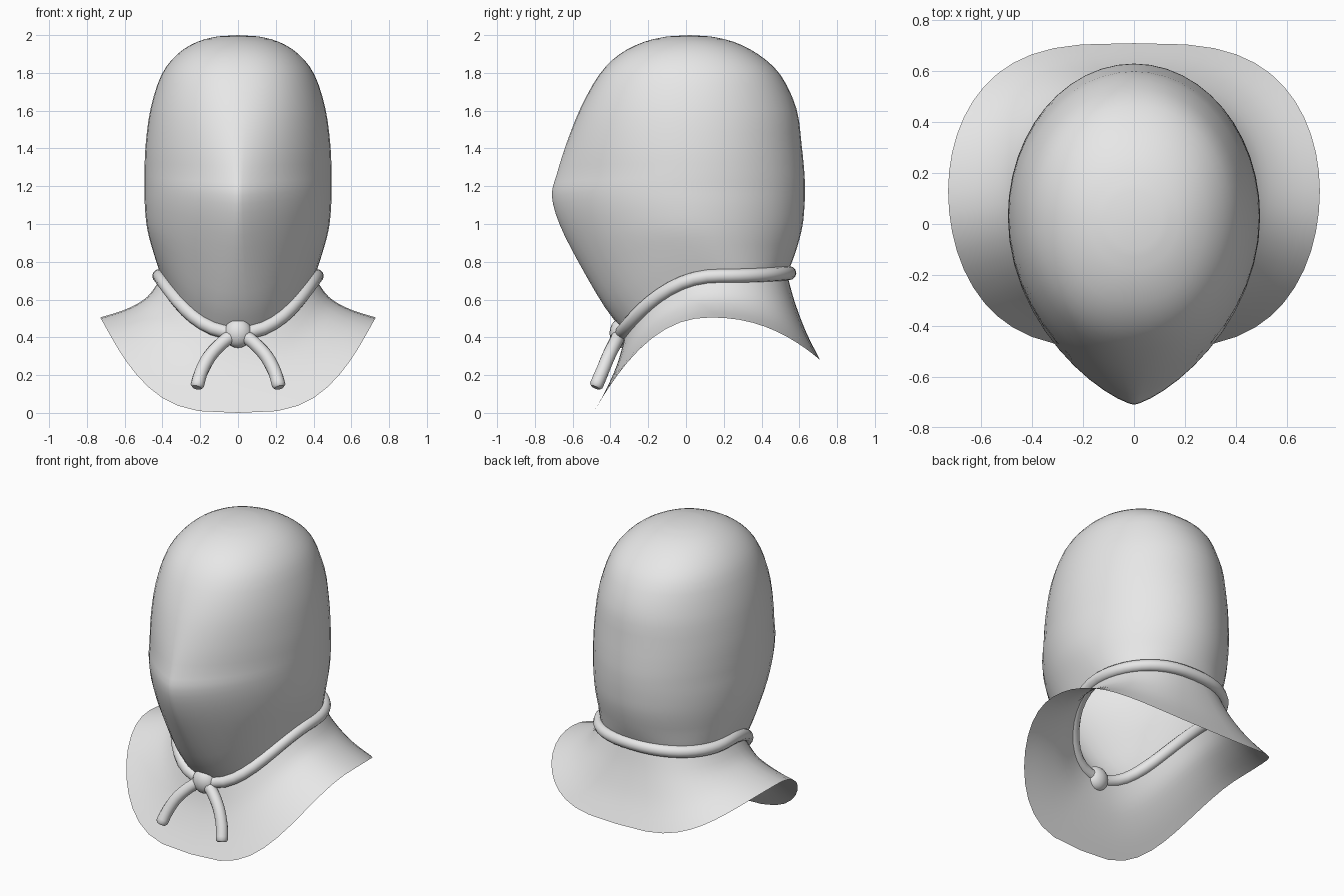
import bpy, bmesh, math
from mathutils import Vector

if "Cube" in bpy.data.objects:
    bpy.data.objects.remove(bpy.data.objects["Cube"])

mat = bpy.data.materials.new("grey cloth")
mat.diffuse_color = (0.8, 0.8, 0.8, 1)
mat.use_nodes = True
mat.node_tree.nodes["Principled BSDF"].inputs["Base Color"].default_value = mat.diffuse_color
SEG = 48


def blend(pts, steps):
    """Smooth curve through rows of numbers (Catmull-Rom)."""
    out = []
    for i in range(len(pts) - 1):
        a, b = pts[max(i - 1, 0)], pts[i]
        c, d = pts[i + 1], pts[min(i + 2, len(pts) - 1)]
        for k in range(steps):
            t = k / steps
            out.append([0.5 * (2 * q + (r - p) * t + (2 * p - 5 * q + 4 * r - s) * t * t
                               + (3 * q - p - 3 * r + s) * t ** 3)
                        for p, q, r, s in zip(a, b, c, d)])
    out.append(list(pts[-1]))
    return out


def ring_points(r):
    """Egg-shaped ring set by its front, side and back points and front sharpness."""
    yf, zf, w, ys, zs, yb, zb, e = r
    pts = []
    for i in range(SEG):
        a = 2 * math.pi * i / SEG
        c, s = math.cos(a), math.sin(a)
        power = e if c < 0 else min(e, 1.0)
        x = math.copysign(max(w, 0) * abs(s) ** power, s)
        if abs(s) < 1e-6:
            x = 0.0
        if c > 0:
            y, z = ys + (yb - ys) * c, zs + (zb - zs) * c ** 2.2
        else:
            y, z = ys + (ys - yf) * c, zs + (zf - zs) * (-c) ** 2.2
        pts.append(Vector((x, y, z)))
    return pts


def finish(name, bm):
    me = bpy.data.meshes.new(name)
    bm.to_mesh(me)
    bm.free()
    me.materials.append(mat)
    for p in me.polygons:
        p.use_smooth = True
    ob = bpy.data.objects.new(name, me)
    bpy.context.collection.objects.link(ob)
    return ob


def loft(name, rows, cap_top=None):
    bm = bmesh.new()
    loops = [[bm.verts.new(p) for p in ring_points(r)] for r in rows]
    for lo, hi in zip(loops, loops[1:]):
        for i in range(SEG):
            j = (i + 1) % SEG
            bm.faces.new((lo[i], hi[i], hi[j], lo[j]))
    if cap_top:
        tip = bm.verts.new(cap_top)
        for i in range(SEG):
            bm.faces.new((loops[-1][i], tip, loops[-1][(i + 1) % SEG]))
    bmesh.ops.recalc_face_normals(bm, faces=bm.faces)
    return finish(name, bm)


def tube(name, path, radius, closed=False, n=12):
    """Round rope along a path, with rounded ends when open."""
    path = [Vector(p) for p in path]
    m = len(path)
    bm = bmesh.new()
    loops = []

    def add(p, d, r):
        side = d.cross(Vector((0, 0, 1))).normalized()
        up = side.cross(d).normalized()
        loops.append([bm.verts.new(p + r * (math.cos(a) * side + math.sin(a) * up))
                      for a in (2 * math.pi * k / n for k in range(n))])

    for i, p in enumerate(path):
        if closed:
            d = path[(i + 1) % m] - path[i - 1]
        else:
            d = path[min(i + 1, m - 1)] - path[max(i - 1, 0)]
        d.normalize()
        add(p, d, radius)
        if not closed and i == m - 1:
            add(p + d * 0.012, d, radius * 0.72)
    pairs = list(zip(loops, loops[1:]))
    if closed:
        pairs.append((loops[-1], loops[0]))
    for lo, hi in pairs:
        for k in range(n):
            bm.faces.new((lo[k], lo[(k + 1) % n], hi[(k + 1) % n], hi[k]))
    if not closed:
        bm.faces.new(loops[0])
        bm.faces.new(loops[-1])
    bmesh.ops.recalc_face_normals(bm, faces=bm.faces)
    return finish(name, bm)


# Rings: front y, front z, half width, side y, side z, back y, back z, front sharpness
neck = (-0.32, 0.42, 0.405, 0.18, 0.72, 0.535, 0.735, 0.85)
collar = [
    (-0.49, 0.00, 0.73, 0.13, 0.505, 0.71, 0.28, 0.62),
    (-0.42, 0.13, 0.59, 0.14, 0.55, 0.635, 0.43, 0.65),
    (-0.36, 0.27, 0.48, 0.16, 0.615, 0.575, 0.59, 0.73),
    neck]
hood = [
    neck,
    (-0.43, 0.56, 0.445, 0.12, 0.84, 0.58, 0.85, 1.0),
    (-0.57, 0.80, 0.48, 0.06, 0.97, 0.615, 0.98, 1.25),
    (-0.67, 1.00, 0.493, 0.04, 1.09, 0.627, 1.09, 1.42),
    (-0.71, 1.15, 0.495, 0.03, 1.19, 0.63, 1.19, 1.5),
    (-0.685, 1.26, 0.495, 0.03, 1.28, 0.626, 1.28, 1.45),
    (-0.635, 1.42, 0.489, 0.03, 1.42, 0.612, 1.42, 1.25),
    (-0.56, 1.61, 0.463, 0.03, 1.61, 0.585, 1.61, 1.05),
    (-0.46, 1.79, 0.405, 0.03, 1.79, 0.50, 1.79, 0.92),
    (-0.35, 1.90, 0.32, 0.03, 1.90, 0.38, 1.90, 0.9),
    (-0.22, 1.965, 0.215, 0.03, 1.965, 0.25, 1.965, 0.95),
    (-0.10, 1.993, 0.11, 0.02, 1.993, 0.13, 1.993, 1.0)]

# Cloth: one open surface from the flared collar edge to the crown
loft("hood_and_collar", blend(collar, 4)[:-1] + blend(hood, 3), (0, 0.02, 2.0))

# Rope round the neck
rope_ring = (-0.34, 0.425, 0.417, 0.18, 0.725, 0.547, 0.74, 0.85)
tube("neck_rope", ring_points(rope_ring), 0.037, closed=True)

# Knot at the front
bm = bmesh.new()
bmesh.ops.create_uvsphere(bm, u_segments=16, v_segments=10, radius=1)
for v in bm.verts:
    v.co = Vector((v.co.x * 0.075, v.co.y * 0.06, v.co.z * 0.078)) + Vector((0, -0.345, 0.422))
finish("knot", bm)

# Two hanging rope ends
for side, name in ((-1, "left_rope_end"), (1, "right_rope_end")):
    path = [(0.03, -0.355, 0.41), (0.085, -0.375, 0.37), (0.15, -0.41, 0.30),
            (0.195, -0.445, 0.215), (0.216, -0.475, 0.145)]
    tube(name, [(side * x, y, z) for x, y, z in blend(path, 3)], 0.036)

for ob in bpy.context.scene.objects:
    bpy.context.view_layer.objects.active = ob
    ob.select_set(True)
bpy.ops.object.shade_smooth_by_angle(angle=math.radians(50))
